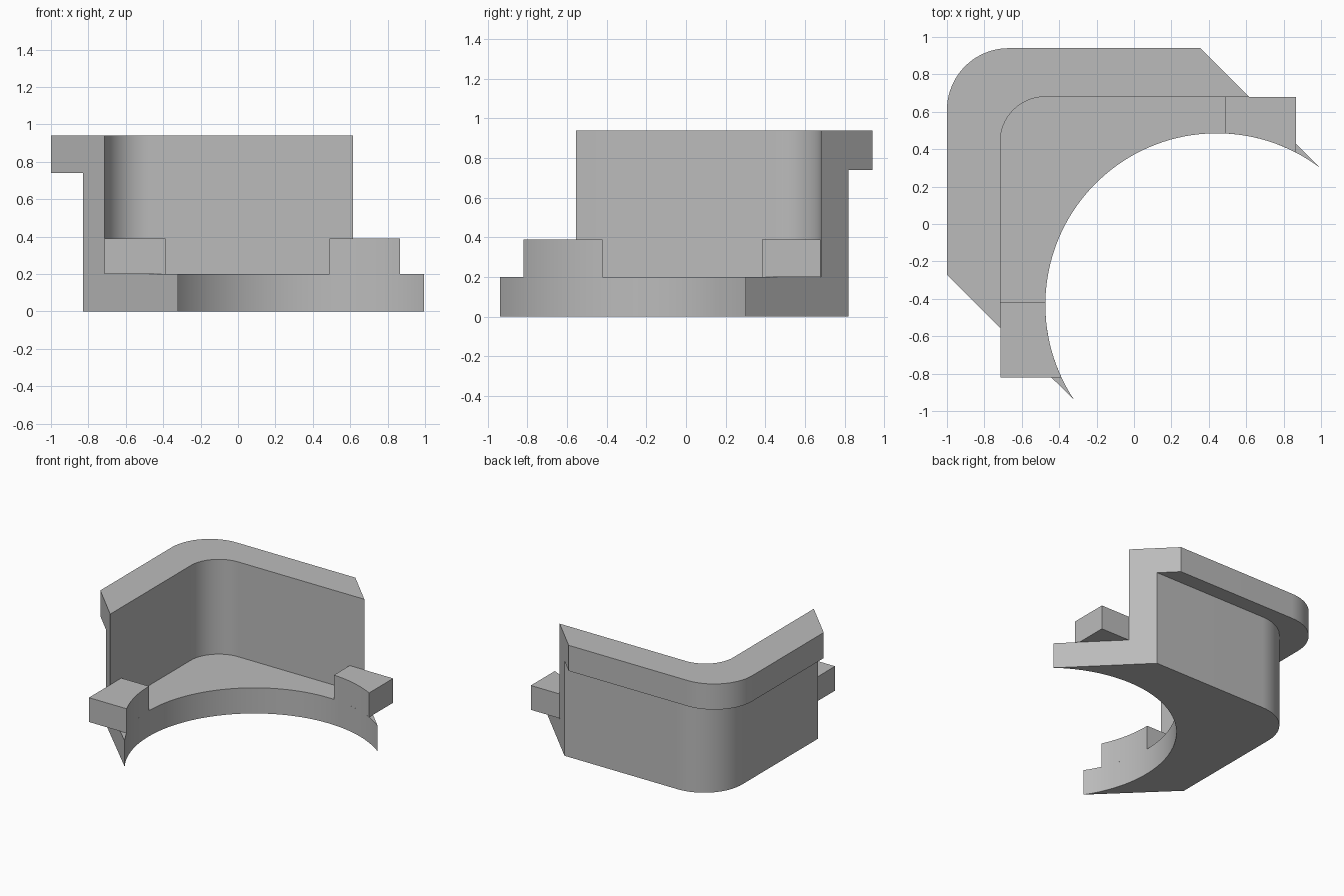
import bpy
import bmesh
from math import sin, cos, radians, sqrt

cube = bpy.data.objects.get("Cube")
if cube:
    bpy.data.objects.remove(cube, do_unlink=True)

grey = bpy.data.materials.new("plain grey")
grey.use_nodes = True
colour = (0.5, 0.5, 0.5, 1)
grey.diffuse_color = colour
grey.node_tree.nodes["Principled BSDF"].inputs["Base Color"].default_value = colour

# Round opening and the two diagonal end cuts (x + y = constant)
CX, CY, R = 0.443, -0.432, 0.917
CUT_FRONT, CUT_BACK = -1.27, 1.295


def arc(cx, cy, r, start, end, steps):
    angles = [radians(start + (end - start) * i / steps) for i in range(steps + 1)]
    return [(cx + r * cos(a), cy + r * sin(a)) for a in angles]


def elbow(x, y, r):
    """Rounded corner line running from the front cut to the back cut."""
    bend = arc(x + r, y - r, r, 180, 90, 20)
    return [(x, CUT_FRONT - x)] + bend + [(CUT_BACK - y, y)]


def prism(name, outline, z0, z1):
    bm = bmesh.new()
    base = bm.faces.new([bm.verts.new((x, y, z0)) for x, y in outline])
    top = bmesh.ops.extrude_face_region(bm, geom=[base])["geom"]
    verts = [v for v in top if isinstance(v, bmesh.types.BMVert)]
    bmesh.ops.translate(bm, verts=verts, vec=(0, 0, z1 - z0))
    bmesh.ops.recalc_face_normals(bm, faces=bm.faces)
    mesh = bpy.data.meshes.new(name)
    bm.to_mesh(mesh)
    bm.free()
    mesh.materials.append(grey)
    obj = bpy.data.objects.new(name, mesh)
    bpy.context.collection.objects.link(obj)
    bpy.ops.object.select_all(action='DESELECT')
    obj.select_set(True)
    bpy.context.view_layer.objects.active = obj
    bpy.ops.object.shade_smooth_by_angle(angle=radians(30))
    return obj


def opening_x(y):
    return CX - sqrt(R * R - (y - CY) ** 2)


def opening_y(x):
    return CY + sqrt(R * R - (x - CX) ** 2)


outer = elbow(-0.83, 0.82, 0.33)
inner = elbow(-0.715, 0.68, 0.24)
rim = elbow(-1.0, 0.94, 0.33)

# Base shelf with the round opening, then the upright wall and its rim
prism("base_shelf", outer + arc(CX, CY, R, 53, 213.5, 64), 0, 0.2)
prism("corner_wall", outer + inner[::-1], 0.2, 0.74)
prism("top_rim", rim + inner[::-1], 0.74, 0.94)

# End blocks, their inner sides following the opening
steps = 16
xs = [0.49 + 0.375 * i / steps for i in range(steps + 1)]
prism("back_block", [(0.865, 0.678), (0.49, 0.678)] + [(x, opening_y(x)) for x in xs],
      0.2, 0.39)
ys = [-0.42 - 0.4 * i / steps for i in range(steps + 1)]
prism("front_block", [(-0.713, -0.82), (-0.713, -0.42)] + [(opening_x(y), y) for y in ys],
      0.2, 0.39)
